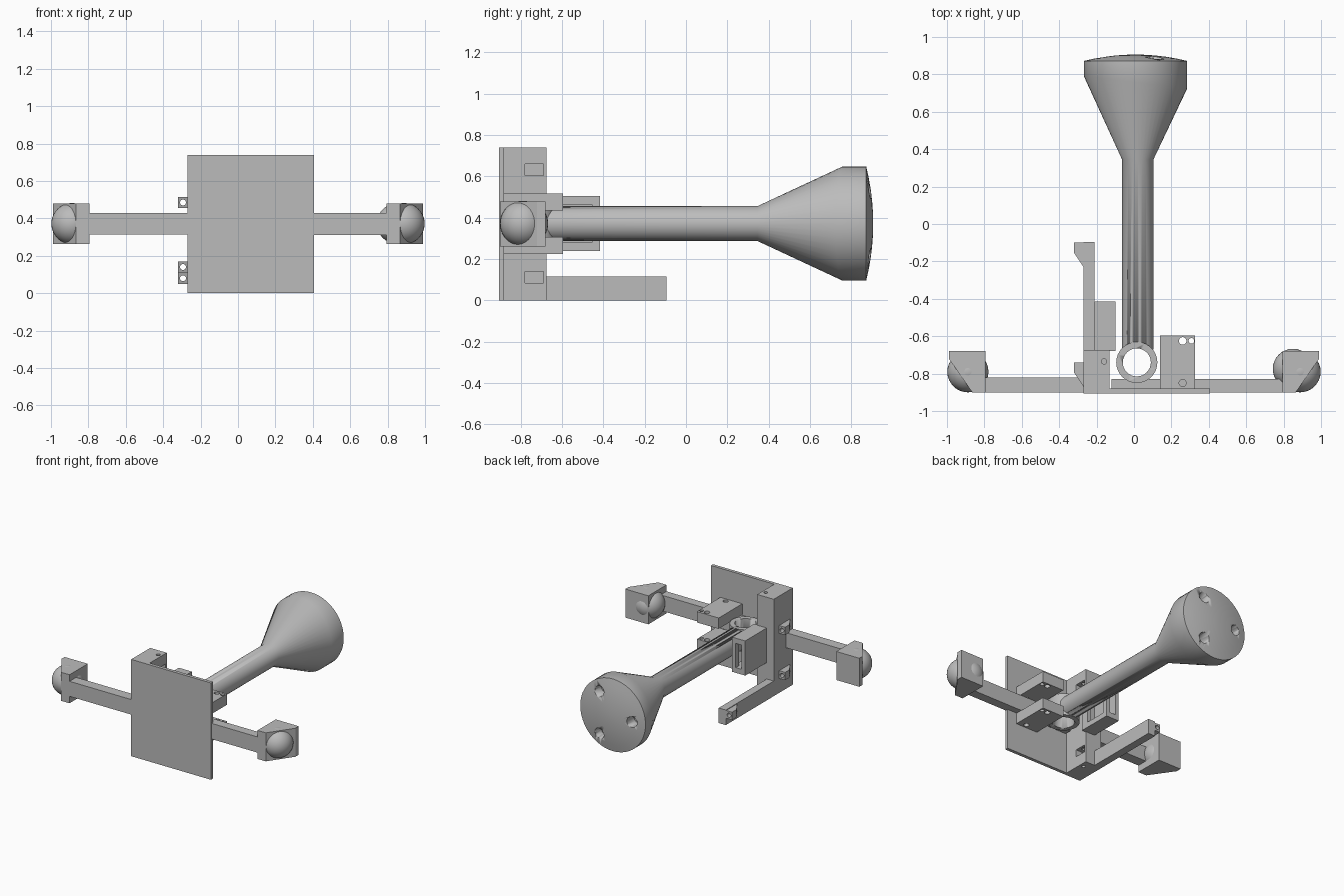
import bpy, bmesh, math
from mathutils import Matrix, Vector

cube = bpy.data.objects.get("Cube")
if cube:
    bpy.data.objects.remove(cube, do_unlink=True)

grey = bpy.data.materials.new("plain_grey")
grey.use_nodes = True
grey.diffuse_color = (0.5, 0.5, 0.5, 1)
grey.node_tree.nodes["Principled BSDF"].inputs["Base Color"].default_value = (0.5, 0.5, 0.5, 1)
MID = 0.372  # height of the handle axis and the arms


def finish(name, bm, smooth=False):
    bmesh.ops.recalc_face_normals(bm, faces=bm.faces)
    mesh = bpy.data.meshes.new(name)
    bm.to_mesh(mesh)
    bm.free()
    obj = bpy.data.objects.new(name, mesh)
    bpy.context.collection.objects.link(obj)
    mesh.materials.append(grey)
    if smooth:
        bpy.ops.object.select_all(action='DESELECT')
        obj.select_set(True)
        bpy.context.view_layer.objects.active = obj
        bpy.ops.object.shade_smooth_by_angle(angle=math.radians(30))
    return obj


def box(name, x, y, z):
    return prism(name, [(x[0], y[0]), (x[1], y[0]), (x[1], y[1]), (x[0], y[1])], z)


def prism(name, outline, z):
    bm = bmesh.new()
    face = bm.faces.new([bm.verts.new((px, py, z[0])) for px, py in outline])
    up = bmesh.ops.extrude_face_region(bm, geom=[face])["geom"]
    bmesh.ops.translate(bm, vec=(0, 0, z[1] - z[0]),
                        verts=[v for v in up if isinstance(v, bmesh.types.BMVert)])
    return finish(name, bm)


def rod(name, centre, radius, length, axis="Z"):
    bm = bmesh.new()
    turn = Matrix.Rotation(math.pi / 2, 4, "X") if axis == "Y" else Matrix()
    bmesh.ops.create_cone(bm, cap_ends=True, segments=32, radius1=radius, radius2=radius,
                          depth=length, matrix=Matrix.Translation(centre) @ turn)
    return finish(name, bm, True)


def ball(name, centre, radius):
    bm = bmesh.new()
    bmesh.ops.create_uvsphere(bm, u_segments=32, v_segments=20, radius=radius,
                              matrix=Matrix.Translation(centre))
    return finish(name, bm, True)


def cut(obj, *cutters):
    for cutter in cutters:
        mod = obj.modifiers.new("cut", 'BOOLEAN')
        mod.operation = 'DIFFERENCE'
        mod.solver = 'EXACT'
        mod.object = cutter
        cutter.hide_render = True
        cutter.hide_set(True)
        cutter.display_type = 'WIRE'
    # Bake the cuts and drop the cutters
    bpy.context.view_layer.update()
    graph = bpy.context.evaluated_depsgraph_get()
    obj.data = bpy.data.meshes.new_from_object(obj.evaluated_get(graph))
    obj.modifiers.clear()
    for cutter in cutters:
        bpy.data.objects.remove(cutter, do_unlink=True)


# Front plate and side arms
box("front_plate", (-0.27, 0.405), (-0.905, -0.88), (0, 0.74))
box("right_arm", (-0.80, -0.26), (-0.90, -0.82), (0.315, 0.43))
box("left_arm", (-0.12, 0.81), (-0.90, -0.83), (0.31, 0.43))

# Chamfered end blocks with ball lenses
for side, name in ((-1, "right"), (1, "left")):
    plan = [(0.795, -0.90), (0.865, -0.90), (0.99, -0.72), (0.99, -0.68), (0.795, -0.68)]
    prism(name + "_end_block", [(side * px, py) for px, py in plan], (0.262, 0.48))
    ball(name + "_lens", (side * 0.888, -0.79, MID), 0.11)
ball("left_inner_lens", (0.85, -0.775, MID), 0.108)

# Tall mounting block with slots and screw holes
block = box("tall_block", (-0.27, -0.13), (-0.89, -0.675), (0, 0.74))
cut(block, *[box("slot", (-0.20, -0.10), (-0.78, -0.69), (z, z + 0.055)) for z in (0.085, 0.605)],
    rod("hole", (-0.16, -0.735, 0), 0.014, 0.3),
    rod("hole", (-0.16, -0.735, 0.74), 0.014, 0.3))

# Hollow box behind the tall block
shell = box("hollow_box", (-0.21, -0.10), (-0.68, -0.415), (0.24, 0.505))
cut(shell, box("slot", (-0.18, -0.13), (-0.64, -0.3), (0.28, 0.465)),
    box("window", (-0.15, 0), (-0.62, -0.455), (0.28, 0.465)))

# Lower rail
box("lower_rail", (-0.27, -0.21), (-0.68, -0.095), (0, 0.115))

# Wedge-shaped eyelets on the outer side
for name, y, z in (("upper", -0.74, 0.485), ("lower", -0.74, 0.14), ("rail", -0.10, 0.08)):
    eyelet = prism(name + "_eyelet", [(-0.26, y), (-0.32, y), (-0.32, y - 0.055),
                                      (-0.27, y - 0.13), (-0.26, y - 0.13)], (z - 0.03, z + 0.03))
    cut(eyelet, rod("hole", (-0.294, y, z), 0.016, 0.4, "Y"))

# Pair of clevis plates
for name, z in (("lower", 0.225), ("upper", 0.435)):
    plate = box(name + "_clevis", (0.14, 0.325), (-0.89, -0.595), (z, z + 0.083))
    cut(plate, *[rod("hole", (hx, hy, z), r, 0.3)
                 for hx, hy, r in ((0.26, -0.625, 0.02), (0.307, -0.625, 0.015), (0.26, -0.85, 0.019))])

# Handle: straight stem, flared head, shallow dome; entries are y, x centre, radius, tilt
bm = bmesh.new()
rings = [(-0.67, 0.02, 0.084, 0), (0.345, 0.02, 0.084, 0), (0.757, 0.008, 0.276, 0.12), (0.872, 0.008, 0.276, 0)]
rings += [(0.872 + 0.034 * (1 - f * f), 0.008, 0.276 * f, 0) for f in (0.8, 0.6, 0.4, 0.2, 0.05)]
previous = None
for y, cx, r, tilt in rings:
    loop = []
    for i in range(48):
        a = math.tau * i / 48
        dx = r * math.cos(a)
        loop.append(bm.verts.new((cx + dx, y - tilt * dx, MID + r * math.sin(a))))
    if previous:
        for i in range(48):
            j = (i + 1) % 48
            bm.faces.new((previous[i], previous[j], loop[j], loop[i]))
    else:
        bm.faces.new(loop)
    previous = loop
bm.faces.new(previous)
handle = finish("handle", bm, True)
cut(handle, rod("bore", (0.015, -0.74, MID), 0.09, 0.5),
    *[rod("socket", (0.018 + 0.185 * math.cos(a), 0.87, MID + 0.185 * math.sin(a)), 0.04, 0.12, "Y")
      for a in (math.pi / 3, math.pi, -math.pi / 3)])

# Pivot ring at the handle's foot
ring = rod("pivot_ring", (0.015, -0.74, MID), 0.11, 0.17)
cut(ring, rod("bore", (0.015, -0.74, MID), 0.075, 0.5))
